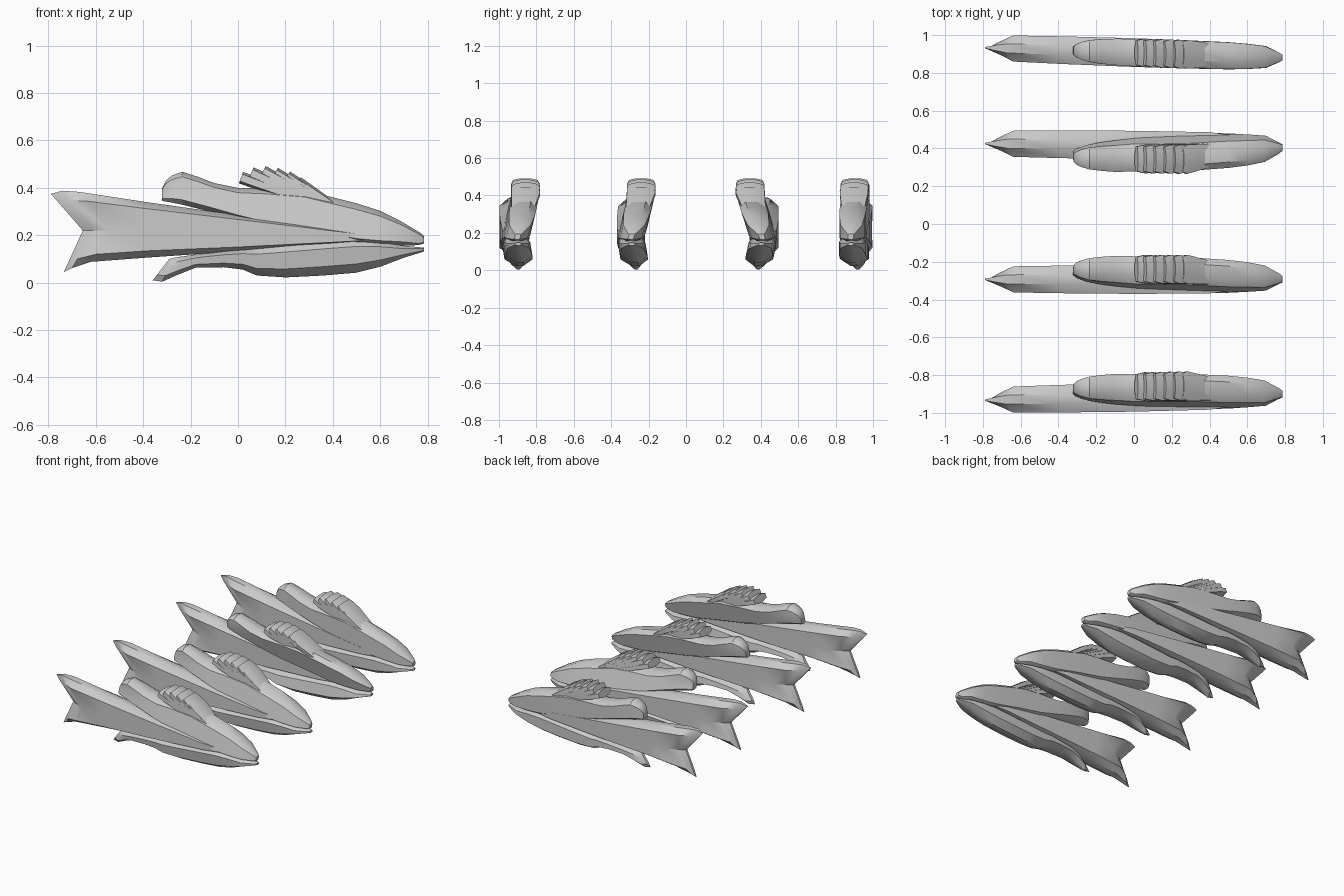
import bpy, bmesh, math
from mathutils import Vector

# nose y, tail y, sideways bow of back and belly, for each fish of the school
SCHOOL = [(0.885, 0.93, 0.0), (0.41, 0.425, -0.073),
          (-0.295, -0.293, 0.055), (-0.905, -0.93, 0.056)]


def bend(x, z, fish, bow):
    """Centre line of one fish: straight spine, bowed back and belly."""
    n, t, a = fish
    y = n + (t - n) * (0.67 - x) / 1.34
    if bow:
        y += a * (min(1, (z - 0.17) / 0.23) if z > 0.17 else 0.5 * (0.17 - z) / 0.17)
    return y


def loft(name, stations, fish, bow=True, top=0.45, bottom=0.45, bevel=0.15):
    """Skin rings; a station is (top, bottom, half width[, middle])."""
    bm = bmesh.new()
    rings = []
    for st in stations:
        T, B, w = Vector(st[0]), Vector(st[1]), st[2]
        M = Vector(st[3]) if len(st) > 3 else (T + B) / 2
        side = [(T, w * top), (T.lerp(M, bevel * 2), w), (M, w),
                (B.lerp(M, bevel * 2), w), (B, w * bottom)]
        pts = [(p, h) for p, h in side] + [(p, -h) for p, h in reversed(side)]
        rings.append([bm.verts.new((p.x, bend(p.x, p.y, fish, bow) + h, p.y)) for p, h in pts])
    for r, s in zip(rings, rings[1:]):
        for i in range(10):
            j = (i + 1) % 10
            bm.faces.new((r[i], r[j], s[j], s[i]))
    # end caps as strips, so a forked end stays clean
    for r in (rings[0], rings[-1]):
        for i in range(4):
            bm.faces.new((r[i], r[i + 1], r[8 - i], r[9 - i]))
    bmesh.ops.recalc_face_normals(bm, faces=bm.faces)
    me = bpy.data.meshes.new(name)
    bm.to_mesh(me)
    bm.free()
    ob = bpy.data.objects.new(name, me)
    bpy.context.collection.objects.link(ob)
    bpy.ops.object.select_all(action='DESELECT')
    ob.select_set(True)
    bpy.context.view_layer.objects.active = ob
    bpy.ops.object.shade_smooth_by_angle(angle=math.radians(32))


# head, back and rounded rear dorsal lobe
BACK = [((0.785, 0.195), (0.785, 0.165), 0.015), ((0.77, 0.21), (0.76, 0.158), 0.026),
        ((0.69, 0.258), (0.70, 0.157), 0.058), ((0.60, 0.303), (0.60, 0.155), 0.066),
        ((0.50, 0.335), (0.50, 0.16), 0.071), ((0.28, 0.39), (0.28, 0.20), 0.073),
        ((0.12, 0.40), (0.12, 0.23), 0.073), ((0.0, 0.40), (0.0, 0.265), 0.073),
        ((-0.10, 0.42), (-0.10, 0.295), 0.070), ((-0.17, 0.447), (-0.18, 0.315), 0.065),
        ((-0.235, 0.468), (-0.24, 0.33), 0.058), ((-0.28, 0.452), (-0.28, 0.338), 0.046),
        ((-0.305, 0.43), (-0.31, 0.343), 0.034), ((-0.32, 0.40), (-0.322, 0.347), 0.022)]

# lower jaw, belly and anal fin
BELLY = [((0.785, 0.148), (0.785, 0.132), 0.015), ((0.76, 0.150), (0.765, 0.125), 0.028),
         ((0.69, 0.157), (0.70, 0.105), 0.058), ((0.60, 0.18), (0.60, 0.067), 0.067),
         ((0.50, 0.19), (0.50, 0.042), 0.072), ((0.36, 0.18), (0.36, 0.03), 0.074),
         ((0.20, 0.165), (0.20, 0.022), 0.074), ((0.08, 0.15), (0.08, 0.03), 0.073),
         ((0.02, 0.145), (0.02, 0.055), 0.072), ((-0.06, 0.135), (-0.06, 0.065), 0.068),
         ((-0.17, 0.12), (-0.18, 0.063), 0.06), ((-0.24, 0.11), (-0.25, 0.035), 0.048),
         ((-0.27, 0.105), (-0.32, 0.004), 0.032), ((-0.29, 0.10), (-0.36, 0.01), 0.01)]

# forked tail, flaring out from the cheek
TAIL = [((0.55, 0.205), (0.55, 0.175), 0.055), ((0.40, 0.226), (0.40, 0.163), 0.073),
        ((0.0, 0.285), (0.0, 0.132), 0.076), ((-0.40, 0.342), (-0.38, 0.106), 0.073),
        ((-0.67, 0.383), (-0.62, 0.088), 0.069, (-0.54, 0.22)),
        ((-0.74, 0.388), (-0.70, 0.062), 0.036, (-0.61, 0.22)),
        ((-0.79, 0.375), (-0.735, 0.045), 0.008, (-0.655, 0.22))]

# centres of the ray tips of the front dorsal fin, rear to front
RAYS = [(0.012, 0.442), (0.055, 0.462), (0.105, 0.468), (0.155, 0.461), (0.205, 0.446), (0.25, 0.422)]


def ray(tip, fish):
    root, tip = Vector((0.50, 0.265)), Vector(tip)
    d = (tip - root).normalized()
    n = Vector((-d.y, d.x))
    n = n if n.y > 0 else -n
    mid = root.lerp(tip, 0.9)
    st = [(root + n * 0.01, root - n * 0.01, 0.05),
          (mid + n * 0.026, mid - n * 0.024, 0.076),
          (tip + n * 0.027, tip - n * 0.024, 0.066)]
    loft("dorsal_ray", st, fish, top=0.4, bevel=0.2)


for fish in SCHOOL:
    loft("fish_back", BACK, fish)
    loft("fish_belly", BELLY, fish, bottom=0.25, bevel=0.25)
    loft("fish_tail", TAIL, fish, bow=False, top=0.35, bottom=0.35, bevel=0.12)
    for tip in RAYS:
        ray(tip, fish)
